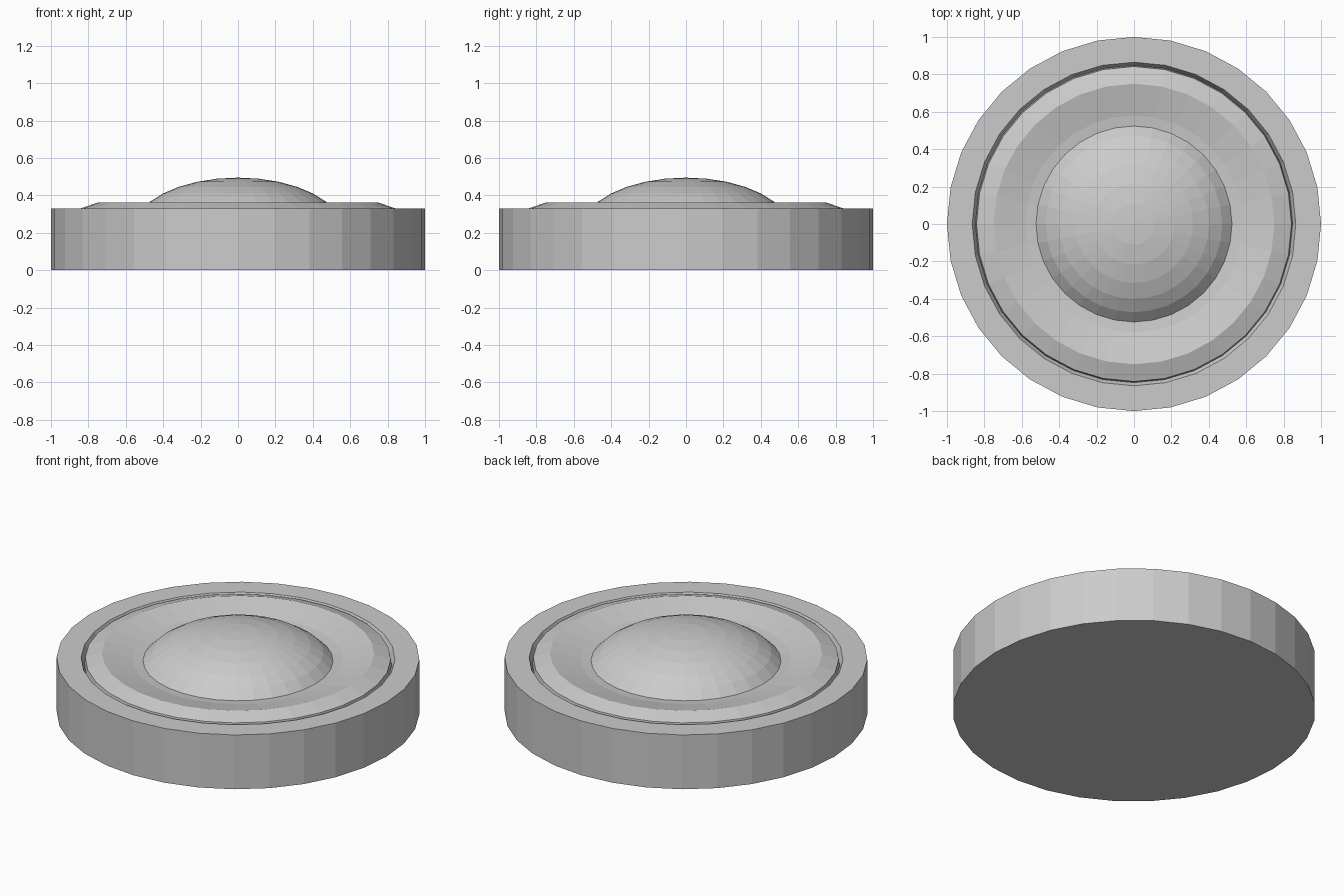
import bpy, bmesh, math

if "Cube" in bpy.data.objects:
    bpy.data.objects.remove(bpy.data.objects["Cube"])

SIDES = 32


def lathe(name, profile):
    """Revolve (radius, z) points round z; radius 0 becomes a pole."""
    bm = bmesh.new()
    rings = []
    for r, z in profile:
        if r == 0:
            rings.append([bm.verts.new((0, 0, z))] * SIDES)
        else:
            rings.append([bm.verts.new((r * math.cos(2 * math.pi * i / SIDES),
                                        r * math.sin(2 * math.pi * i / SIDES), z))
                          for i in range(SIDES)])
    for a, b in zip(rings, rings[1:]):
        for i in range(SIDES):
            j = (i + 1) % SIDES
            bm.faces.new(list(dict.fromkeys((a[i], a[j], b[j], b[i]))))
    bmesh.ops.recalc_face_normals(bm, faces=bm.faces)
    mesh = bpy.data.meshes.new(name)
    bm.to_mesh(mesh)
    bm.free()
    obj = bpy.data.objects.new(name, mesh)
    bpy.context.collection.objects.link(obj)
    return obj


# Disc body: outer rim, narrow groove, raised ring and shallow dish
lathe("disc_body", [
    (0, 0), (1, 0), (1, 0.33), (0.865, 0.33),
    (0.848, 0.295), (0.842, 0.33),
    (0.75, 0.362), (0.58, 0.322), (0.525, 0.316), (0, 0.316)])

# Flattened dome: the top six bands of a squashed sphere
step = math.pi / 16
dome = [(0.567 * math.sin(k * step), 0.205 + 0.29 * math.cos(k * step))
        for k in range(7)]
dome[0] = (0, 0.495)
lathe("dome_button", dome)
